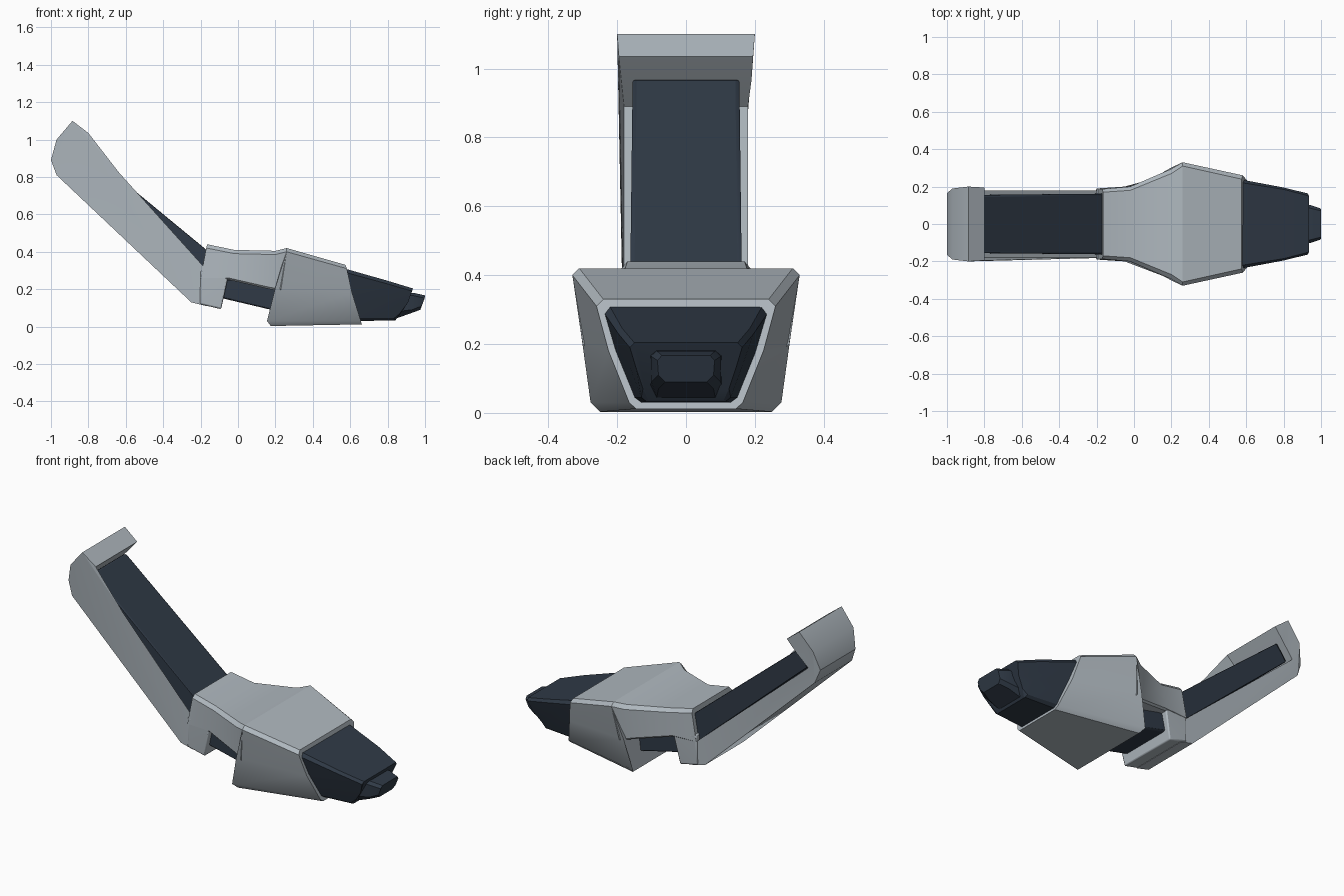
import bpy, bmesh, math


def material(name, color):
    m = bpy.data.materials.new(name)
    m.diffuse_color = (*color, 1)
    return m


GREY = material("light grey shell", (0.43, 0.48, 0.52))
DARK = material("dark navy", (0.029, 0.042, 0.062))


def finish(bm, name, mat, bevel=0.0):
    bmesh.ops.recalc_face_normals(bm, faces=bm.faces)
    me = bpy.data.meshes.new(name)
    bm.to_mesh(me)
    bm.free()
    ob = bpy.data.objects.new(name, me)
    bpy.context.collection.objects.link(ob)
    me.materials.append(mat)
    if bevel:
        b = ob.modifiers.new("edge bevel", 'BEVEL')
        b.width = bevel
        b.segments = 2
        b.limit_method = 'ANGLE'
        b.angle_limit = math.radians(40)
    bpy.context.view_layer.objects.active = ob
    ob.select_set(True)
    bpy.ops.object.shade_smooth_by_angle(angle=math.radians(30))
    ob.select_set(False)
    return ob


def loft(name, mat, rings, bevel=0.0):
    """Skin between rings; each ring lists its +y half from top to bottom."""
    bm = bmesh.new()
    loops = []
    for half in rings:
        full = half + [(x, -y, z) for x, y, z in reversed(half)]
        loops.append([bm.verts.new(p) for p in full])
    for a, b in zip(loops, loops[1:]):
        n = len(a)
        for i in range(n):
            j = (i + 1) % n
            bm.faces.new((a[i], a[j], b[j], b[i]))
    bm.faces.new(loops[0])
    bm.faces.new(loops[-1])
    return finish(bm, name, mat, bevel)


def slab(name, mat, profile, bevel=0.0):
    """Side profile of (x, z, half width) points, spanned across y."""
    bm = bmesh.new()
    sides = [[bm.verts.new((x, s * w, z)) for x, z, w in profile] for s in (1, -1)]
    a, b = sides
    for i in range(len(a)):
        j = (i + 1) % len(a)
        bm.faces.new((a[i], a[j], b[j], b[i]))
    caps = [bm.faces.new(a), bm.faces.new(b)]
    bmesh.ops.triangulate(bm, faces=caps)
    return finish(bm, name, mat, bevel)


# Rear arm with hooked end
slab("arm_shell", GREY, [
    (-0.17, 0.11, 0.18), (-0.25, 0.13, 0.18), (-0.97, 0.81, 0.175),
    (-1.0, 0.89, 0.165), (-0.97, 1.0, 0.19), (-0.885, 1.10, 0.20),
    (-0.80, 1.035, 0.195), (-0.86, 0.965, 0.19), (-0.93, 0.89, 0.18),
    (-0.2, 0.26, 0.18), (-0.12, 0.25, 0.18)])

# Dark panel lying in the arm
slab("arm_panel", DARK, [
    (-0.915, 0.885, 0.155), (-0.85, 0.972, 0.155),
    (-0.15, 0.395, 0.162), (-0.18, 0.24, 0.162)], 0.012)

# Bridge from arm to head, and the foot hanging below it
loft("bridge", GREY, [
    [(-.165, .17, .44), (-.17, .187, .42), (-.20, .19, .26), (-.20, .17, .25)],
    [(-.02, .18, .41), (-.02, .20, .39), (-.05, .20, .26), (-.05, .19, .25)],
    [(.20, .27, .405), (.20, .295, .385), (.17, .26, .21), (.17, .25, .20)],
    [(.26, .31, .42), (.26, .33, .40), (.23, .30, .20), (.23, .29, .19)]])
slab("bridge_foot", GREY, [
    (-0.20, 0.30, 0.19), (-0.205, 0.12, 0.185), (-0.09, 0.093, 0.185),
    (-0.05, 0.28, 0.198)], 0.008)

# Dark bar under the bridge
slab("under_bar", DARK, [
    (-0.12, 0.26, 0.16), (-0.12, 0.16, 0.16), (0.24, 0.075, 0.16),
    (0.24, 0.22, 0.16)], 0.015)

# Head shell
loft("head_shell", GREY, [
    [(.26, .31, .42), (.26, .33, .40), (.20, .302, .21), (.155, .277, .03), (.175, .25, .003)],
    [(.575, .24, .33), (.582, .26, .31), (.61, .225, .18), (.657, .165, .03), (.662, .145, .012)]])

# Dark tapered nose
loft("nose", DARK, [
    [(.55, .225, .316), (.555, .241, .295), (.60, .205, .18), (.64, .15, .045), (.65, .13, .03)],
    [(.80, .185, .245), (.80, .195, .228), (.81, .165, .14), (.835, .13, .045), (.84, .115, .033)],
    [(.935, .15, .204), (.93, .163, .19), (.91, .145, .13), (.865, .125, .07), (.845, .11, .038)]])

# Small nozzle at the tip
loft("nozzle", DARK, [
    [(.85, .085, .185), (.85, .105, .17), (.85, .105, .08), (.85, .085, .045)],
    [(.94, .085, .18), (.94, .102, .165), (.93, .10, .09), (.92, .08, .07)],
    [(1.0, .07, .167), (.998, .083, .152), (.982, .08, .11), (.975, .06, .09)]])
